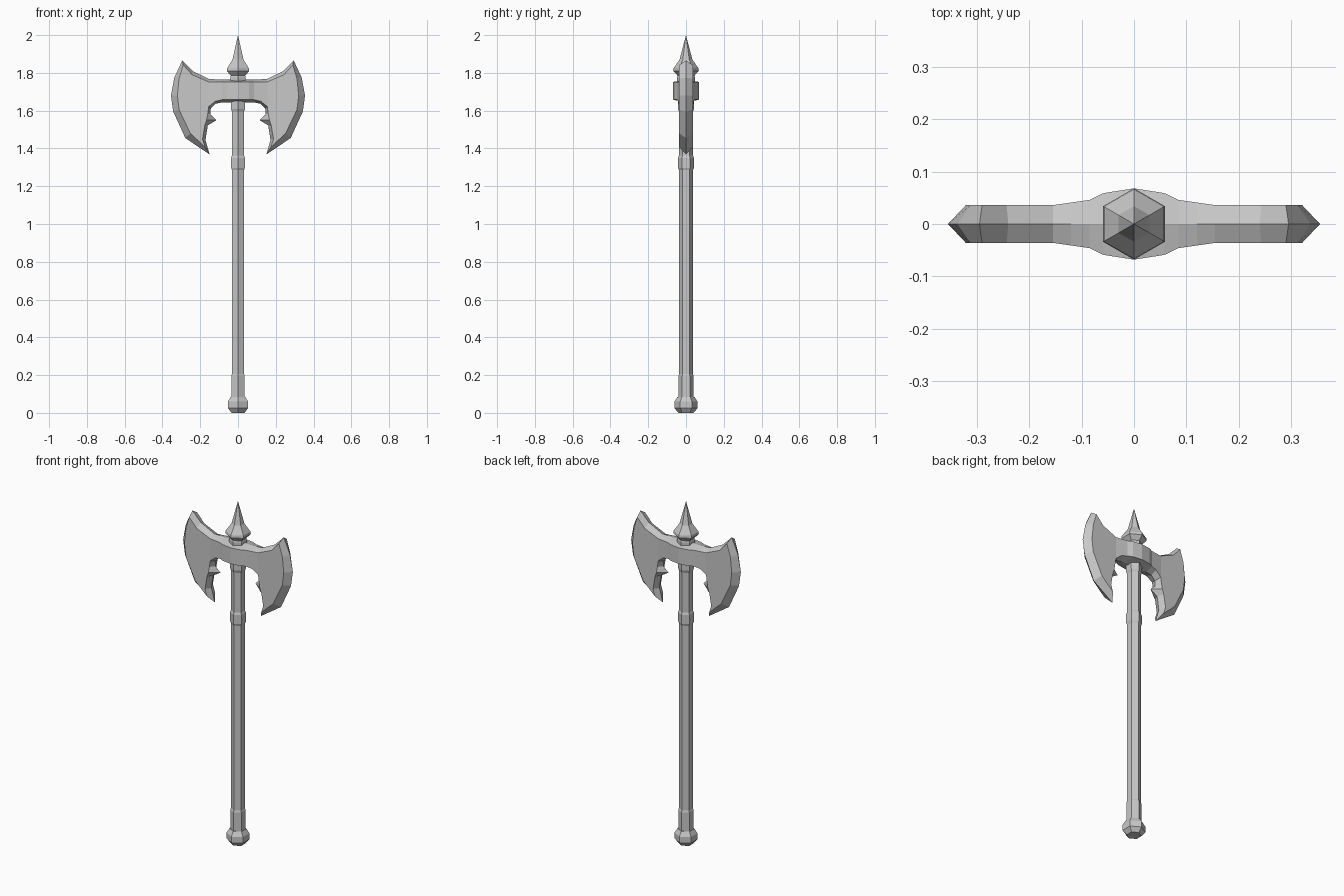
import bpy
import bmesh
from math import cos, sin, pi

cube = bpy.data.objects.get("Cube")
if cube:
    bpy.data.objects.remove(cube)

# One plain metal colour
steel = bpy.data.materials.new("grey_steel")
steel.use_nodes = True
GREY = (0.58, 0.58, 0.58, 1)
steel.diffuse_color = GREY
steel.node_tree.nodes["Principled BSDF"].inputs["Base Color"].default_value = GREY


def finish(name, bm):
    """Weld, orient and store the mesh as a flat shaded object."""
    bmesh.ops.remove_doubles(bm, verts=bm.verts, dist=0.0005)
    bmesh.ops.recalc_face_normals(bm, faces=bm.faces)
    mesh = bpy.data.meshes.new(name)
    bm.to_mesh(mesh)
    bm.free()
    mesh.materials.append(steel)
    obj = bpy.data.objects.new(name, mesh)
    bpy.context.collection.objects.link(obj)
    return obj


def hex_turned(name, profile):
    """Six-sided turned part from (radius, height) pairs, a corner facing front."""
    bm = bmesh.new()
    rings = []
    for r, z in profile:
        angles = [pi / 2 + i * pi / 3 for i in range(6)]
        rings.append([bm.verts.new((r * cos(a), r * sin(a), z)) for a in angles])
    for low, high in zip(rings, rings[1:]):
        for i in range(6):
            j = (i + 1) % 6
            bm.faces.new((low[i], low[j], high[j], high[i]))
    bm.faces.new(rings[0])
    bm.faces.new(rings[-1])
    return finish(name, bm)


# Handle parts, bottom to top
hex_turned("pommel", [(0.040, 0), (0.061, 0.025), (0.061, 0.06), (0.045, 0.085)])
hex_turned("grip_sleeve", [(0.041, 0.07), (0.041, 0.195), (0.037, 0.205)])
hex_turned("shaft", [(0.037, 0.08), (0.037, 1.70)])
hex_turned("shaft_ring", [(0.037, 1.285), (0.042, 1.297), (0.042, 1.35), (0.037, 1.362)])
hex_turned("lower_collar", [(0.037, 1.595), (0.043, 1.61), (0.043, 1.70)])
hex_turned("upper_collar", [(0.047, 1.70), (0.047, 1.775), (0.042, 1.79)])
hex_turned("top_spike", [(0.044, 1.785), (0.068, 1.81), (0.066, 1.825),
                         (0.034, 1.87), (0.0002, 2.0)])

# Axe head: each column is x, half thickness, face and ridge heights (top, bottom)
columns = [
    (0.0, 0.068, 1.752, 1.765, 1.658, 1.643),
    (0.058, 0.059, 1.752, 1.765, 1.658, 1.643),
    (0.085, 0.046, 1.752, 1.765, 1.658, 1.643),
    (0.120, 0.041, 1.752, 1.766, 1.650, 1.637),
    (0.155, 0.036, 1.752, 1.768, 1.622, 1.612),
]
# Blade outline from the top root around the cutting edge: face x, z, ridge x, z
blade = [
    (0.155, 1.752, 0.155, 1.768),
    (0.243, 1.790, 0.240, 1.810),
    (0.290, 1.842, 0.295, 1.866),
    (0.312, 1.770, 0.337, 1.775),
    (0.321, 1.680, 0.355, 1.680),
    (0.312, 1.605, 0.343, 1.595),
    (0.252, 1.480, 0.279, 1.455),
    (0.175, 1.408, 0.150, 1.368),
    (0.188, 1.450, 0.172, 1.445),
    (0.176, 1.522, 0.160, 1.522),
    (0.166, 1.552, 0.114, 1.550),
    (0.160, 1.585, 0.146, 1.580),
    (0.155, 1.622, 0.144, 1.612),
]

bm = bmesh.new()


def face(points, sx, sy):
    bm.faces.new([bm.verts.new((x * sx, y * sy, z)) for x, y, z in points])


for sx in (1, -1):
    for sy in (1, -1):
        # Thick socket in the middle with ridged top and underside
        for a, b in zip(columns, columns[1:]):
            face([(a[0], a[1], a[2]), (b[0], b[1], b[2]),
                  (b[0], b[1], b[4]), (a[0], a[1], a[4])], sx, sy)
            for f, r in ((2, 3), (4, 5)):
                bx = 0.144 if f == 4 and b is columns[-1] else b[0]
                face([(a[0], a[1], a[f]), (b[0], b[1], b[f]),
                      (bx, 0, b[r]), (a[0], 0, a[r])], sx, sy)
        # Flat blade cheek and the bevel out to the ridge
        t = columns[-1][1]
        face([(p[0], t, p[1]) for p in blade], sx, sy)
        for p, q in zip(blade, blade[1:]):
            face([(p[0], t, p[1]), (q[0], t, q[1]),
                  (q[2], 0, q[3]), (p[2], 0, p[3])], sx, sy)
finish("double_axe_head", bm)
